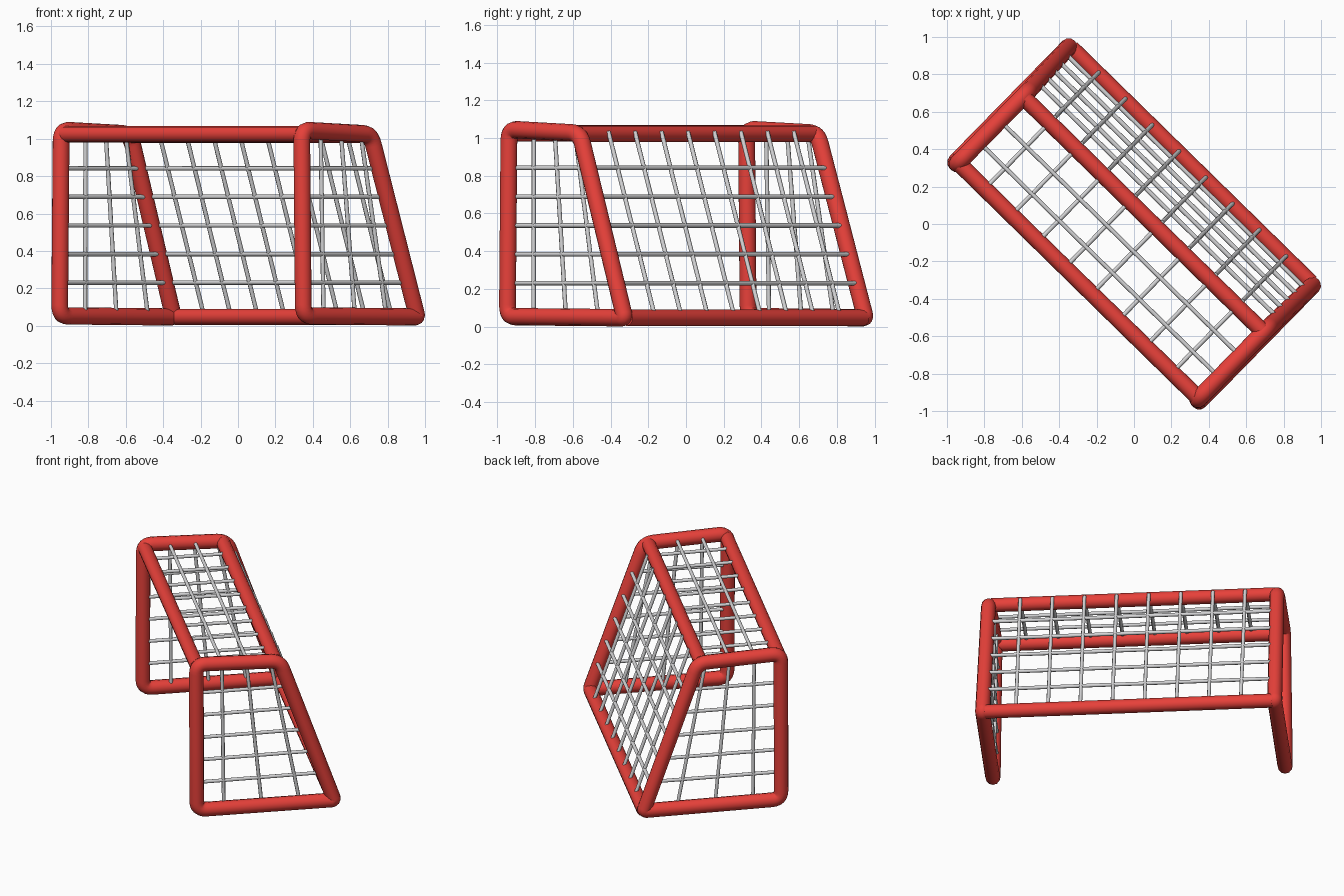
import bpy, math
from mathutils import Vector, Matrix

if "Cube" in bpy.data.objects:
    bpy.data.objects.remove(bpy.data.objects["Cube"])

def material(name, rgb):
    m = bpy.data.materials.new(name)
    m.diffuse_color = (*rgb, 1)
    m.use_nodes = True
    m.node_tree.nodes["Principled BSDF"].inputs["Base Color"].default_value = m.diffuse_color
    return m

RED = material("red pipe", (0.80, 0.052, 0.042))
GREY = material("light grey wire", (0.66, 0.66, 0.67))
TURN = Matrix.Rotation(math.radians(-44.4), 4, 'Z')   # goal stands diagonally
R = 0.046

def tubes(name, paths, radius, mat, closed=False, res=4):
    """One mesh made of round tubes along the given paths."""
    cu = bpy.data.curves.new(name, 'CURVE')
    cu.dimensions = '3D'
    cu.bevel_depth, cu.bevel_resolution, cu.use_fill_caps = radius, res, True
    for pts in paths:
        sp = cu.splines.new('POLY')
        sp.points.add(len(pts) - 1)
        for p, c in zip(sp.points, pts):
            p.co = (*c, 1)
        sp.use_cyclic_u = closed
    tmp = bpy.data.objects.new(name + "_path", cu)
    bpy.context.collection.objects.link(tmp)
    me = bpy.data.meshes.new_from_object(tmp.evaluated_get(bpy.context.evaluated_depsgraph_get()))
    bpy.data.objects.remove(tmp)
    bpy.data.curves.remove(cu)
    ob = bpy.data.objects.new(name, me)
    me.name = name
    me.materials.clear()
    me.materials.append(mat)
    me.transform(TURN)
    bpy.context.collection.objects.link(ob)
    bpy.ops.object.select_all(action='DESELECT')
    ob.select_set(True)
    bpy.context.view_layer.objects.active = ob
    bpy.ops.object.shade_smooth_by_angle(angle=math.radians(50))
    return ob

def rounded(corners, radii, steps=6):
    """Closed path with curved corners."""
    out, n = [], len(corners)
    for i, (c, r) in enumerate(zip(corners, radii)):
        c = Vector(c)
        a = c + (Vector(corners[i - 1]) - c).normalized() * r
        b = c + (Vector(corners[(i + 1) % n]) - c).normalized() * r
        for k in range(steps + 1):
            t = k / steps
            out.append(a * (1 - t) ** 2 + c * 2 * t * (1 - t) + b * t * t)
    return out

U, TOPU = 0.912, 0.900           # half widths at ground and top
F, B, BT = -0.432, 0.438, 0.095  # front, back at ground, back at top

# side frames
for side, s in (("left", -1), ("right", 1)):
    corners = [(s * U, F, 0.053), (s * TOPU, F, 1.046), (s * TOPU, BT, 1.025), (s * U, B, 0.047)]
    tubes(side + "_frame", [rounded(corners, (0.06, 0.06, 0.06, 0.02))], R, RED, True)

# long bars joining the frames
for name, y, z, w in (("front_crossbar", F + 0.008, 1.024, TOPU - 0.015), ("back_top_bar", BT - 0.024, 1.022, TOPU - 0.015),
                      ("back_ground_bar", B, 0.047, U - 0.015)):
    tubes(name, [[(-w, y, z), (w, y, z)]], R * 0.95, RED)

ROWS = [0.231 + 0.1525 * i for i in range(5)]
COLS = [(i - 3.5) * 0.2005 for i in range(8)]

def back_y(z):
    return B - (B - BT) * (z - 0.047) / 0.975

# back net, set toward the outside of the pipes
OUT = 0.021
tubes("back_net_rows", [[(-0.897, back_y(z) + OUT, z), (0.897, back_y(z) + OUT, z)] for z in ROWS], 0.012, GREY, res=2)
tubes("back_net_columns", [[(u, back_y(0.06) + OUT, 0.06), (u, back_y(1.035) + OUT, 1.035)] for u in COLS], 0.0115, GREY, res=2)

# roof net
tubes("roof_net_columns", [[(u, F, 1.036), (u, BT, 1.03)] for u in COLS], 0.0115, GREY, res=2)
tubes("roof_net_rows", [[(-TOPU, F + d, 1.038), (TOPU, F + d, 1.038)] for d in (0.165, 0.325)], 0.0115, GREY, res=2)

# side nets, set slightly inside the pipes
for side, s in (("left", -1), ("right", 1)):
    x0, x1 = s * (U - 0.02), s * (TOPU - 0.02)
    tubes(side + "_net_rows", [[(x0 + (x1 - x0) * z, F, z), (x0 + (x1 - x0) * z, back_y(z), z)] for z in ROWS],
          0.012, GREY, res=2)
    tubes(side + "_net_columns", [[(x0, F + a, 0.05), (x1, F + b, 1.03)]
                                  for a, b in ((0.175, 0.165), (0.415, 0.32), (0.655, 0.47))], 0.0115, GREY, res=2)
